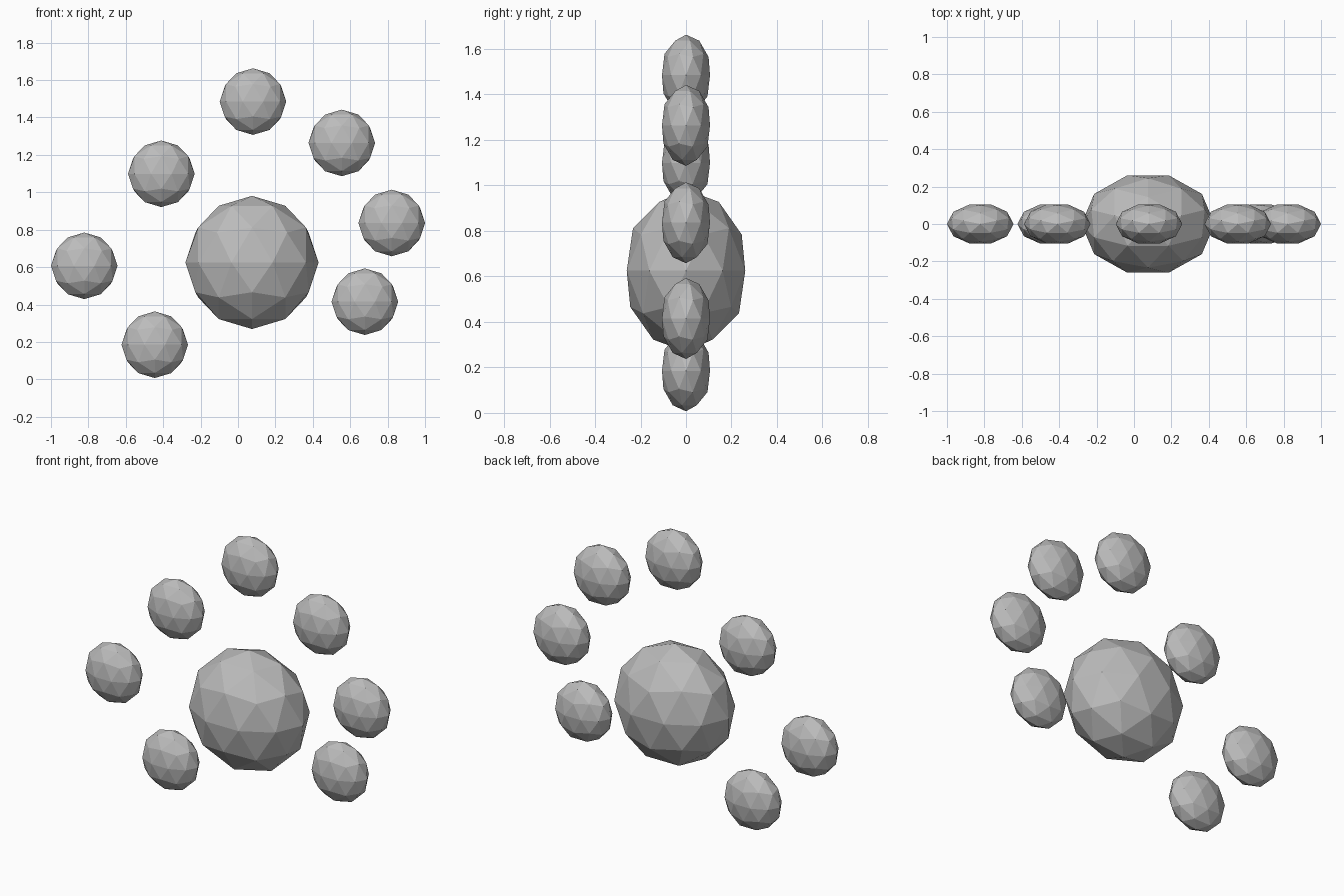
import bpy
from math import radians
from mathutils import Matrix

cube = bpy.data.objects.get("Cube")
if cube:
    bpy.data.objects.remove(cube, do_unlink=True)

# One plain grey for every part
GREY = (0.5, 0.5, 0.5, 1.0)
grey = bpy.data.materials.new("plain grey")
grey.use_nodes = True
grey.diffuse_color = GREY
grey.node_tree.nodes["Principled BSDF"].inputs["Base Color"].default_value = GREY


def pad(name, x, z, radius, depth):
    """Faceted ball, flattened front to back."""
    bpy.ops.mesh.primitive_ico_sphere_add(subdivisions=2, radius=1, location=(x, 0, z))
    ob = bpy.context.object
    ob.name = name
    ob.data.transform(Matrix.Diagonal((radius, depth, radius, 1))
                      @ Matrix.Rotation(radians(90), 4, "Z"))
    ob.data.materials.append(grey)
    bpy.ops.object.shade_flat()


# Large middle ball
pad("center_ball", 0.075, 0.625, 0.356, 0.274)

# Small balls in a loose ring around it
ring = {
    "top": (0.08, 1.485),
    "upper_left": (0.555, 1.264),
    "left": (0.822, 0.836),
    "lower_left": (0.678, 0.415),
    "lower_right": (-0.445, 0.185),
    "right": (-0.822, 0.607),
    "upper_right": (-0.41, 1.099),
}
for place, (x, z) in ring.items():
    pad(place + "_ball", x, z, 0.178, 0.111)
